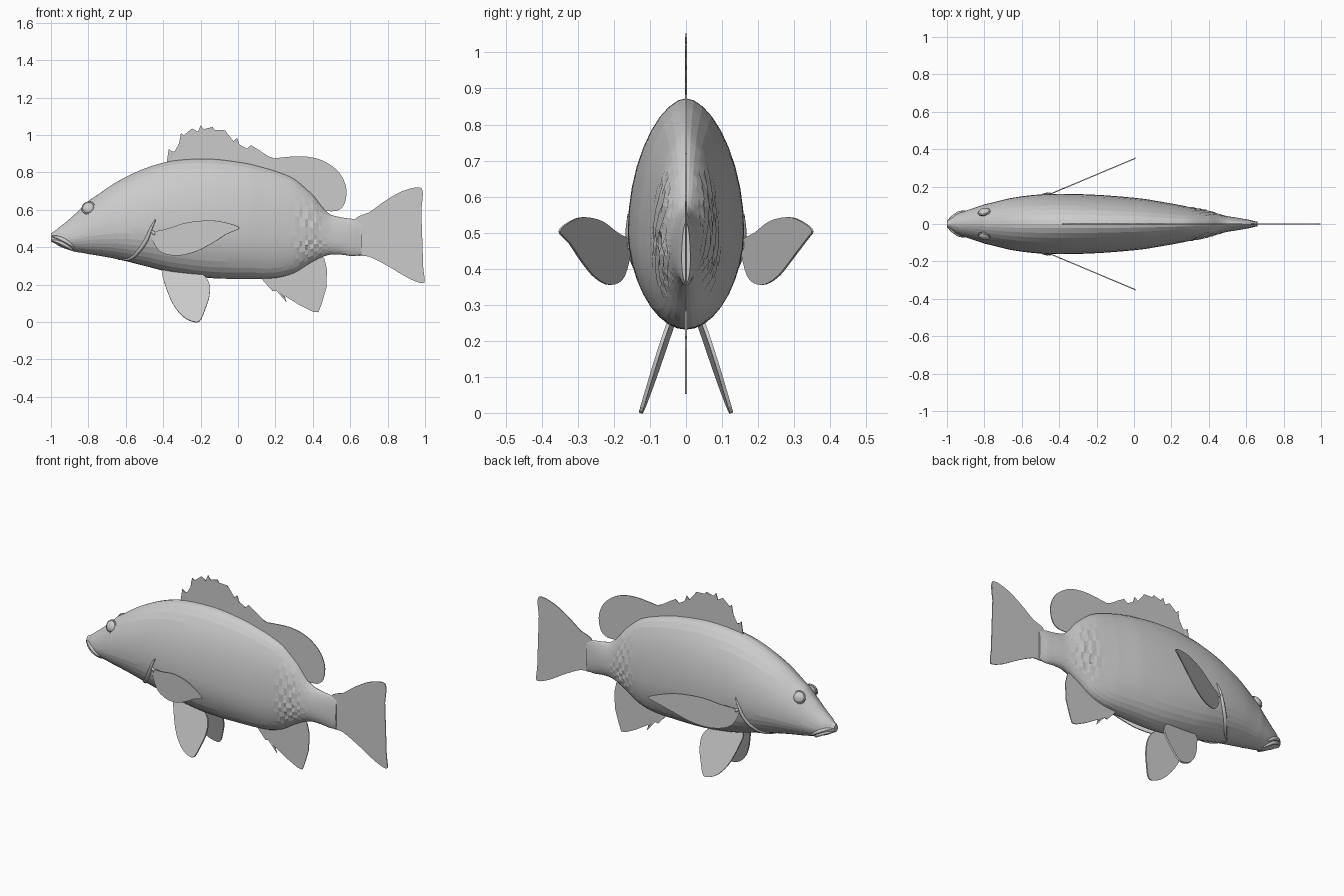
import bpy, bmesh, math
from mathutils import Vector

default_cube = bpy.data.objects.get("Cube")
if default_cube:
    bpy.data.objects.remove(default_cube, do_unlink=True)

grey = bpy.data.materials.new("plain_grey")
grey.use_nodes = True
grey.diffuse_color = (0.6, 0.6, 0.6, 1)
grey.node_tree.nodes["Principled BSDF"].inputs["Base Color"].default_value = (0.6, 0.6, 0.6, 1)


def finish(name, bm, smooth_angle=None):
    """Turn a bmesh into a named, coloured object."""
    bmesh.ops.recalc_face_normals(bm, faces=bm.faces)
    mesh = bpy.data.meshes.new(name)
    bm.to_mesh(mesh)
    bm.free()
    mesh.materials.append(grey)
    obj = bpy.data.objects.new(name, mesh)
    bpy.context.collection.objects.link(obj)
    if smooth_angle:
        bpy.ops.object.select_all(action="DESELECT")
        obj.select_set(True)
        bpy.context.view_layer.objects.active = obj
        bpy.ops.object.shade_smooth_by_angle(angle=math.radians(smooth_angle))
    return obj


def catmull(a, b, c, d, t):
    """Smooth interpolation between b and c."""
    return b + (c - a) * t / 2 + (a * 2 - b * 5 + c * 4 - d) * t**2 / 2 + (b * 3 - a - c * 3 + d) * t**3 / 2


# Body stations: length position, back height, belly height, half width
STATIONS = [
    (-1, .475, .43, .018), (-.95, .512, .402, .052), (-.88, .57, .378, .078),
    (-.8, .648, .363, .105), (-.65, .748, .337, .14), (-.5, .82, .3, .158),
    (-.35, .862, .262, .161), (-.15, .872, .235, .153), (.05, .848, .231, .135),
    (.2, .808, .235, .11), (.3, .765, .262, .09), (.4, .68, .322, .068),
    (.48, .585, .357, .046), (.55, .56, .36, .034), (.62, .55, .352, .022),
    (.66, .53, .36, .012)]


def station(x):
    """Back height, belly height and half width at any length position."""
    last = len(STATIONS) - 2
    i = max(k for k in range(last + 1) if k == 0 or STATIONS[k][0] <= x)
    rows = [Vector(STATIONS[min(max(k, 0), last + 1)]) for k in range(i - 1, i + 3)]
    t = (x - rows[1][0]) / (rows[2][0] - rows[1][0])
    return catmull(*rows, t)[1:]


def side(x, z):
    """Distance of the body's flank from the middle plane."""
    top, bottom, width = station(x)
    middle = bottom + (top - bottom) * .4
    t = (z - middle) / ((top - middle) if z > middle else (middle - bottom))
    return width * max(0, 1 - t * t) ** (.56 if z > middle else .5)


# Body, lofted from egg-shaped rings, with rippled scales before the tail
LENGTHS, SIDES = 110, 36
bm = bmesh.new()
rings = []
for i in range(LENGTHS + 1):
    x = -1 + 1.66 * i / LENGTHS
    top, bottom, width = station(x)
    middle = bottom + (top - bottom) * .4
    ring = []
    for k in range(SIDES):
        a = math.tau * k / SIDES
        rise = math.cos(a)
        z = middle + rise * ((top - middle) if rise > 0 else (middle - bottom))
        y = math.copysign(side(x, z), math.sin(a))
        fade = max(0, 1 - abs(x - .39) / .13) * abs(math.sin(a))
        y *= 1 + .11 * fade * math.sin(x * 125 + 2.5 * math.cos(a * 9))
        ring.append(bm.verts.new((x, y, z)))
    rings.append(ring)
for a, b in zip(rings, rings[1:]):
    for k in range(SIDES):
        n = (k + 1) % SIDES
        bm.faces.new((a[k], a[n], b[n], b[k]))
bm.faces.new(rings[0])
bm.faces.new(rings[-1])
finish("body", bm, 8)


def rounded(points, steps=4):
    """Smooth closed outline through a few points."""
    p = [Vector(q) for q in points]
    n = len(p)
    return [catmull(p[i - 1], p[i], p[(i + 1) % n], p[(i + 2) % n], s / steps)
            for i in range(n) for s in range(steps)]


def fin(name, outline, place=lambda x, z: 0, thickness=.005):
    """Thin plate from an outline; place gives its sideways position."""
    bm = bmesh.new()
    face = bm.faces.new([bm.verts.new((x, place(x, z), z)) for x, z in outline])
    bmesh.ops.triangulate(bm, faces=[face])
    obj = finish(name, bm)
    solid = obj.modifiers.new("thickness", "SOLIDIFY")
    solid.thickness = thickness
    solid.offset = 0
    return obj


# Spiny dorsal fin: pointed tips with scooped webs between them
TIPS = [(-.37, .925), (-.305, 1.01), (-.245, 1.035), (-.2, 1.053), (-.135, 1.043), (-.07, 1.025),
        (-.005, .985), (.07, .945), (.12, .915), (.165, .885)]
outline = [(-.385, .83)]
for (x, z), (nx, nz) in zip(TIPS, TIPS[1:]):
    gap = nx - x
    outline += [(x, z), (x + gap * .25, min(z, nz) - .012), (x + gap * .7, min(z, nz) - .018)]
outline += [TIPS[-1], (.21, .87), (.21, .77), (.05, .8), (-.2, .82)]
fin("spiny_dorsal_fin", outline)

# Rounded rear dorsal fin
fin("soft_dorsal_fin", rounded([
    (.16, .86), (.24, .88), (.36, .885), (.46, .86), (.54, .8), (.578, .72), (.572, .64),
    (.535, .597), (.46, .595), (.38, .62), (.25, .72), (.17, .78)]))

# Tail fin
fin("tail_fin", rounded([
    (.62, .54), (.7, .585), (.79, .65), (.88, .7), (.965, .72), (.988, .69), (.978, .58),
    (.974, .45), (.982, .34), (.997, .235), (.985, .207), (.91, .235), (.8, .3), (.7, .35), (.62, .37)]))

# Anal fin with a few spines on its leading edge
fin("anal_fin", [
    (.1, .26), (.14, .215), (.185, .165), (.205, .168), (.26, .105), (.25, .14), (.33, .09),
    (.4, .055), (.43, .052), (.445, .09), (.472, .18), (.476, .28), (.462, .34), (.4, .4), (.25, .32)])

# Paired fins
PECTORAL = rounded([
    (-.46, .47), (-.37, .5), (-.27, .532), (-.15, .543), (-.06, .53), (.008, .503),
    (-.06, .47), (-.14, .42), (-.23, .375), (-.33, .355), (-.42, .38)])
PELVIC = rounded([
    (-.4, .275), (-.39, .2), (-.35, .1), (-.3, .035), (-.25, .005), (-.205, .005),
    (-.175, .07), (-.153, .14), (-.155, .21), (-.2, .26), (-.3, .29)])


def tube(name, points, radius):
    """Tapered tube through points, used for raised ridges."""
    curve = bpy.data.curves.new(name, "CURVE")
    curve.dimensions = "3D"
    curve.bevel_depth = radius
    curve.bevel_resolution = 2
    spline = curve.splines.new("BEZIER")
    spline.bezier_points.add(len(points) - 1)
    for i, (bez, co) in enumerate(zip(spline.bezier_points, points)):
        bez.co = co
        bez.handle_left_type = bez.handle_right_type = "AUTO"
        bez.radius = .3 + .7 * math.sin(math.pi * i / (len(points) - 1))
    curve.materials.append(grey)
    bpy.context.collection.objects.link(bpy.data.objects.new(name, curve))


for label, s in (("left", 1), ("right", -1)):
    fin(label + "_pectoral_fin", PECTORAL, lambda x, z: s * (.155 + (x + .46) * .42), .006)
    fin(label + "_pelvic_fin", PELVIC, lambda x, z: s * (.122 - z * .32 + (x + .28) * .06), .01)

    # Gill cover edge, with a small flap end above the pectoral fin
    gill = [(-.44, .55), (-.465, .5), (-.49, .44), (-.53, .38), (-.575, .34), (-.64, .335)]
    tube(label + "_gill_edge", [(x, s * side(x, z), z) for x, z in gill], .011)
    flap = [(-.47, .49), (-.45, .475), (-.435, .455)]
    tube(label + "_gill_flap", [(x, s * side(x, z), z) for x, z in flap], .01)

    # Upper and lower lips
    for lip, drop in (("upper", 0), ("lower", .022)):
        path = [(-.995, .458), (-.965, .452), (-.93, .437), (-.895, .415), (-.875, .4)]
        tube(f"{label}_{lip}_lip", [(x, s * side(x, z - drop), z - drop) for x, z in path], .011)

    # Bulging eye with a rim, tilted to the slope of the head
    centre = Vector((-.8, s * (side(-.8, .61) + .002), .61))
    tilt = Vector((-.25, s, .45)).to_track_quat("Z", "Y").to_matrix().to_4x4()
    bm = bmesh.new()
    bmesh.ops.create_uvsphere(bm, u_segments=20, v_segments=12, radius=.032)
    bmesh.ops.scale(bm, verts=bm.verts, vec=(1, 1, .6))
    bmesh.ops.transform(bm, verts=bm.verts, matrix=tilt)
    bmesh.ops.translate(bm, verts=bm.verts, vec=centre)
    finish(label + "_eye", bm, 40)
    bpy.ops.mesh.primitive_torus_add(
        major_radius=.033, minor_radius=.005, major_segments=24, minor_segments=6,
        location=centre, rotation=tilt.to_euler())
    rim = bpy.context.object
    rim.name = label + "_eye_rim"
    rim.data.materials.append(grey)
